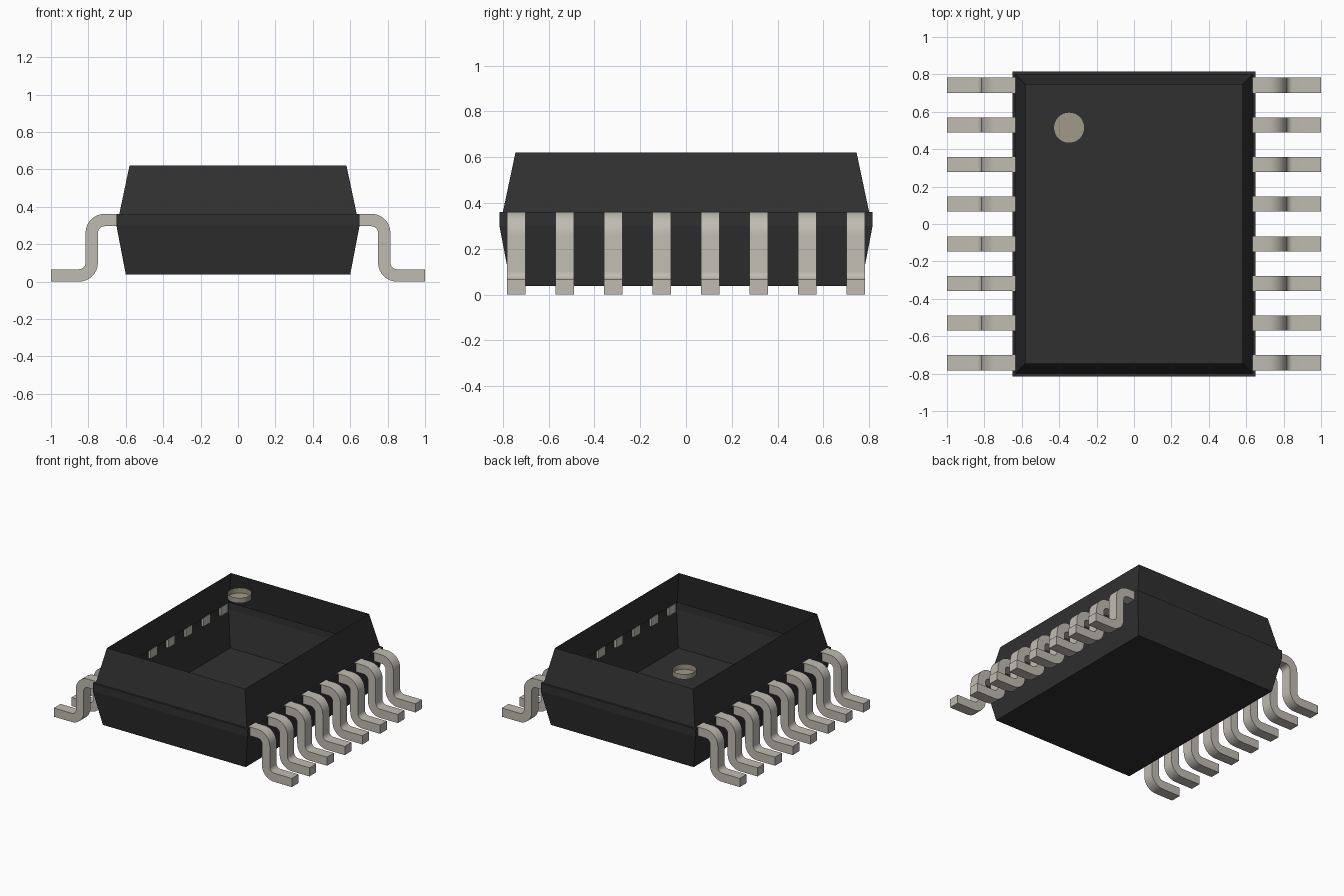
import bpy, bmesh, math

if "Cube" in bpy.data.objects:
    bpy.data.objects.remove(bpy.data.objects["Cube"], do_unlink=True)


def material(name, rgb):
    m = bpy.data.materials.new(name)
    m.use_nodes = True
    m.diffuse_color = (*rgb, 1)
    bsdf = m.node_tree.nodes["Principled BSDF"]
    bsdf.inputs["Base Color"].default_value = (*rgb, 1)
    bsdf.inputs["Roughness"].default_value = 0.6
    return m


BLACK = material("black plastic", (0.03, 0.03, 0.03))
METAL = material("pale metal", (0.52, 0.50, 0.44))
TAN = material("marker tan", (0.35, 0.32, 0.25))


def finish(bm, name, mat, smooth=False):
    mesh = bpy.data.meshes.new(name)
    bm.to_mesh(mesh)
    bm.free()
    mesh.materials.append(mat)
    ob = bpy.data.objects.new(name, mesh)
    bpy.context.collection.objects.link(ob)
    if smooth:
        bpy.ops.object.select_all(action='DESELECT')
        ob.select_set(True)
        bpy.context.view_layer.objects.active = ob
        bpy.ops.object.shade_smooth_by_angle(angle=math.radians(35))
    return ob


def tub(name, rings, mat, smooth=False):
    """Open-topped thin shell: rings from the floor up, floor closed."""
    bm = bmesh.new()
    loops = [[bm.verts.new(p) for p in ring] for ring in rings]
    bm.faces.new(loops[0][::-1])
    n = len(loops[0])
    for low, high in zip(loops, loops[1:]):
        for i in range(n):
            j = (i + 1) % n
            bm.faces.new((low[i], low[j], high[j], high[i]))
    return finish(bm, name, mat, smooth)


# Package body: tapered halves meeting at a narrow flange, open at the top
def rectangle(x, y, z):
    return [(-x, -y, z), (x, -y, z), (x, y, z), (-x, y, z)]


tub("body", [rectangle(*r) for r in (
    (0.60, 0.765, 0.038), (0.65, 0.815, 0.30), (0.65, 0.815, 0.36),
    (0.635, 0.80, 0.36), (0.58, 0.745, 0.62))], BLACK)


# Shallow round cup marking the first pin
def circle(z, r=0.083, n=32):
    return [(-0.347 + r * math.cos(t), 0.515 + r * math.sin(t), z)
            for t in (2 * math.pi * i / n for i in range(n))]


tub("pin_marker", [circle(0.58), circle(0.62)], TAN, True)


# Bent leads: a strip profile with rounded bends, extruded across its width
def arc(cx, cz, r, start, end, steps=8):
    return [(cx + r * math.cos(math.radians(a)), cz + r * math.sin(math.radians(a)))
            for a in (start + (end - start) * i / steps for i in range(steps + 1))]


THICK, TIGHT, TOP = 0.066, 0.035, 0.362
WIDE = THICK + TIGHT
UPPER = (0.815 - WIDE, TOP - WIDE)
LOWER = (0.815 + TIGHT, WIDE)
outline = ([(0.632, TOP)] + arc(*UPPER, WIDE, 90, 0) + arc(*LOWER, TIGHT, 180, 270)
           + [(1.0, THICK), (1.0, 0.0)]
           + arc(*LOWER, WIDE, 270, 180) + arc(*UPPER, TIGHT, 0, 90)
           + [(0.632, TOP - THICK)])


def lead(name, side, y, width=0.081):
    bm = bmesh.new()
    face = bm.faces.new([bm.verts.new((side * x, y - width / 2, z)) for x, z in outline])
    new = bmesh.ops.extrude_face_region(bm, geom=[face])["geom"]
    bmesh.ops.translate(bm, vec=(0, width, 0),
                        verts=[v for v in new if isinstance(v, bmesh.types.BMVert)])
    bmesh.ops.recalc_face_normals(bm, faces=bm.faces)
    finish(bm, name, METAL, True)


for side, label in ((1, "left"), (-1, "right")):
    for i in range(8):
        lead(f"{label}_lead_{i + 1}", side, (i - 3.5) * 0.212)
